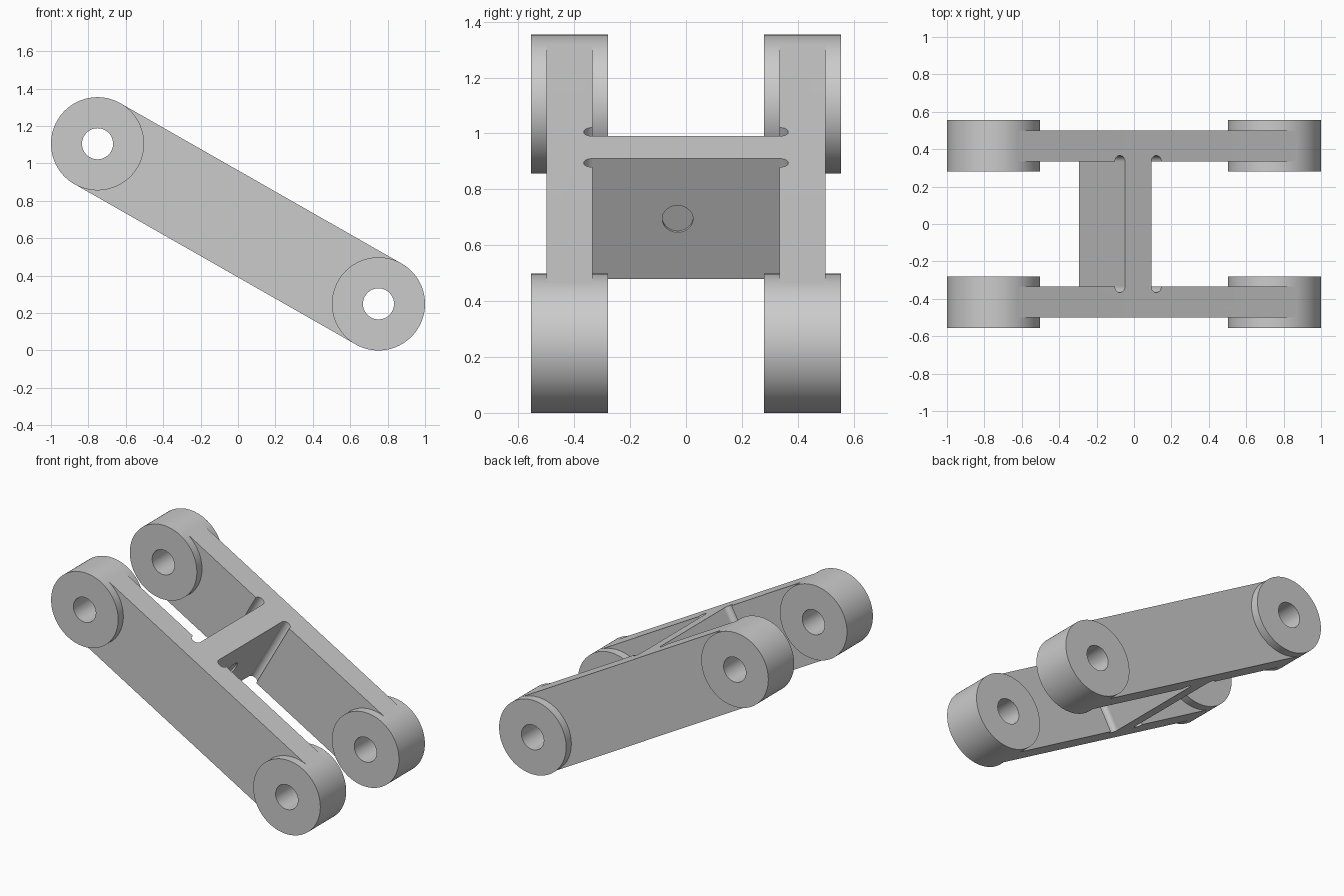
import bpy, bmesh, math
from mathutils import Matrix

if "Cube" in bpy.data.objects:
    bpy.data.objects.remove(bpy.data.objects["Cube"])

R, HOLE = 0.249, 0.083              # boss and bore radii
CX, Z_LOW, Z_HIGH = 0.751, 0.249, 1.105
DROP = Z_HIGH - Z_LOW
HALF = math.hypot(2 * CX, DROP) / 2
TILT = math.atan2(DROP, 2 * CX)
PLATE_IN, PLATE_OUT = 0.335, 0.5
BOSS_IN, BOSS_OUT = 0.28, 0.555
WEB_A, WEB_B = -0.197, -0.035       # web faces along the link
RELIEF = 0.031


def new_object(name, bm):
    mesh = bpy.data.meshes.new(name)
    bm.to_mesh(mesh)
    bm.free()
    ob = bpy.data.objects.new(name, mesh)
    bpy.context.collection.objects.link(ob)
    return ob


def box(name, lo, hi):
    bm = bmesh.new()
    bmesh.ops.create_cube(bm, size=1)
    for v in bm.verts:
        v.co = [lo[i] + (v.co[i] + 0.5) * (hi[i] - lo[i]) for i in range(3)]
    return new_object(name, bm)


def cylinder(name, radius, length, centre, axis, segments=96):
    turn = {'X': Matrix.Rotation(math.pi / 2, 4, 'Y'),
            'Y': Matrix.Rotation(math.pi / 2, 4, 'X'),
            'Z': Matrix.Identity(4)}[axis]
    bm = bmesh.new()
    bmesh.ops.create_cone(bm, cap_ends=True, segments=segments, radius1=radius,
                          radius2=radius, depth=length,
                          matrix=Matrix.Translation(centre) @ turn)
    return new_object(name, bm)


def combine(ob, other, operation):
    mod = ob.modifiers.new(operation, 'BOOLEAN')
    mod.operation, mod.solver, mod.object = operation, 'EXACT', other
    bpy.context.view_layer.objects.active = ob
    bpy.ops.object.modifier_apply(modifier=mod.name)
    bpy.data.objects.remove(other)


def finish(ob):
    # Tilt the link from its flat working frame into place
    ob.data.transform(Matrix.Translation((0, 0, (Z_LOW + Z_HIGH) / 2))
                      @ Matrix.Rotation(TILT, 4, 'Y'))
    bpy.ops.object.select_all(action='DESELECT')
    ob.select_set(True)
    bpy.context.view_layer.objects.active = ob
    bpy.ops.object.shade_smooth_by_angle(angle=math.radians(30))


# Side arms: plate with a bored boss at each end
for side, name in ((-1, "front_arm"), (1, "back_arm")):
    ys = sorted((side * PLATE_IN, side * PLATE_OUT))
    arm = box(name, (-HALF, ys[0], -R + 0.0005), (HALF, ys[1], R - 0.0005))
    mid = side * (BOSS_IN + BOSS_OUT) / 2
    for end in (-HALF, HALF):
        combine(arm, cylinder("boss", R, BOSS_OUT - BOSS_IN, (end, mid, 0), 'Y'), 'UNION')
    for end in (-HALF, HALF):
        combine(arm, cylinder("bore", HOLE, 0.6, (end, mid, 0), 'Y', 64), 'DIFFERENCE')
    # Round relief grooves beside the web
    for u in (WEB_A - RELIEF, WEB_B + RELIEF):
        combine(arm, cylinder("groove", RELIEF, 0.7, (u, side * PLATE_IN, 0), 'Z', 32), 'DIFFERENCE')
    finish(arm)

# Cross web with a shallow round recess
web = box("cross_web", (WEB_A, -PLATE_IN, -R + 0.0005), (WEB_B, PLATE_IN, R - 0.0005))
combine(web, cylinder("recess", 0.055, 0.02, (WEB_B, -0.03, 0), 'X', 48), 'DIFFERENCE')
finish(web)
